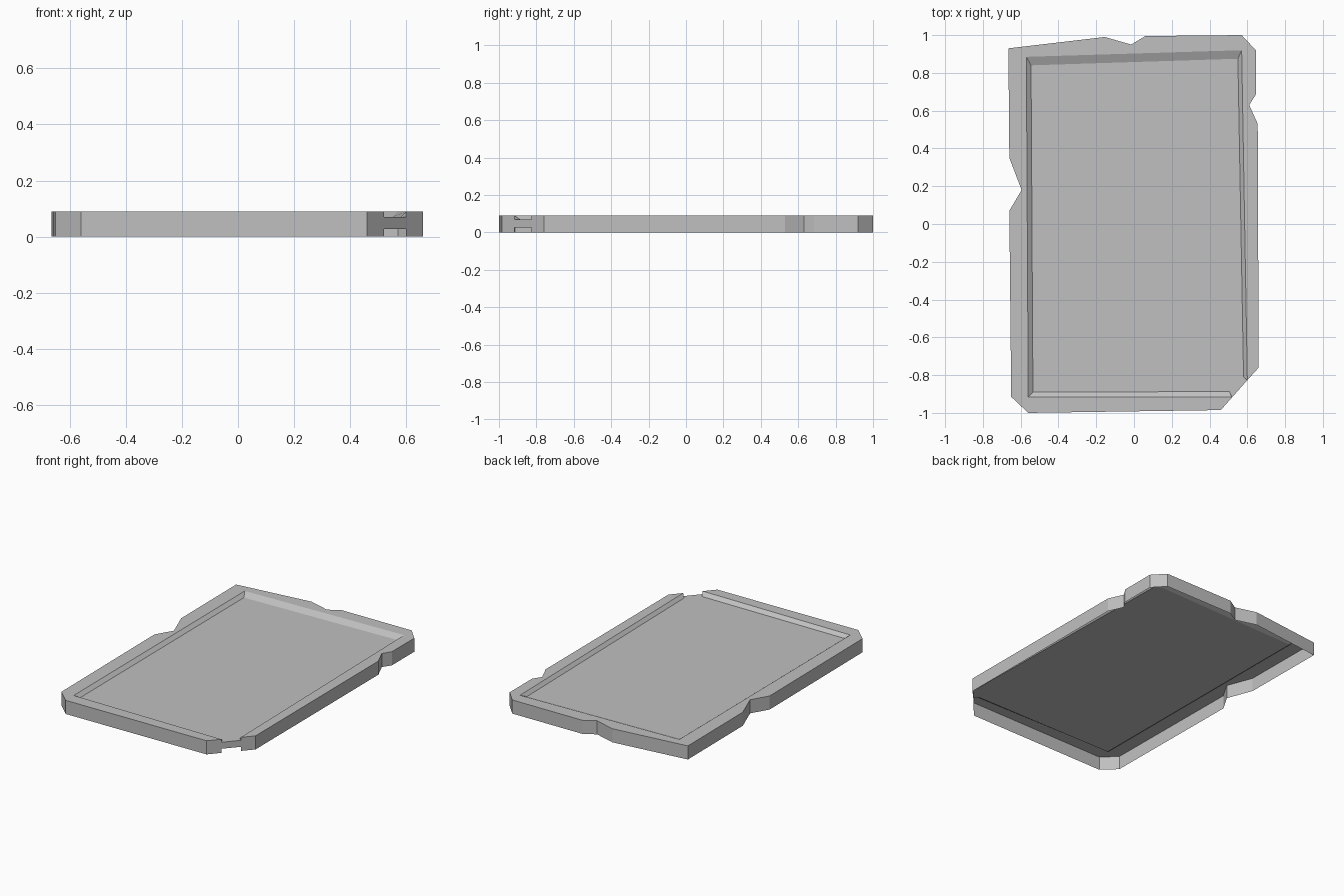
import bpy
import bmesh

cube = bpy.data.objects.get("Cube")
if cube:
    bpy.data.objects.remove(cube, do_unlink=True)

# One stone grey for the whole slab
stone = bpy.data.materials.new("stone_grey")
stone.use_nodes = True
grey = (0.53, 0.53, 0.53, 1.0)
stone.diffuse_color = grey
stone.node_tree.nodes["Principled BSDF"].inputs["Base Color"].default_value = grey

TOP = 0.09          # rim height
FLOOR = 0.07        # recessed panel height
BRIDGE = 0.027      # underside of the wall strip left in the broken corner

# Chipped outline, counterclockwise, from one side of the broken corner to the other
outline = [
    (0.60, -0.827), (0.66, -0.76), (0.655, 0.53), (0.61, 0.63), (0.645, 0.685),
    (0.645, 0.92), (0.57, 1.0), (0.06, 0.995), (-0.015, 0.95), (-0.155, 0.99),
    (-0.665, 0.93), (-0.66, 0.35), (-0.595, 0.18), (-0.66, 0.07),
    (-0.65, -0.915), (-0.56, -1.0), (0.46, -0.985), (0.52, -0.917),
]
# Recess corners between the two sides of the broken corner
rim_inner = [(-0.56, -0.915), (-0.57, 0.885), (0.57, 0.92)]
floor_inner = [(0.505, -0.887), (-0.535, -0.89), (-0.545, 0.84), (0.55, 0.875), (0.58, -0.81)]

bm = bmesh.new()


def ring(points, z):
    return [bm.verts.new((x, y, z)) for x, y in points]


def strip(lower, upper):
    for i in range(len(lower) - 1):
        bm.faces.new((lower[i], lower[i + 1], upper[i + 1], upper[i]))


# Outer wall, open underneath
base = ring(outline, 0)
top = ring(outline, TOP)
strip(base, top)

# Flat rim around the recess
rim = ring(rim_inner, TOP)
bm.faces.new(top + rim)

# Low wall strip across the broken corner
gap = [outline[-1], outline[0]]
gap_low = ring(gap, BRIDGE)
gap_high = ring(gap, FLOOR)
strip(gap_low, gap_high)

# Sloped recess walls
floor = ring(floor_inner, FLOOR)
strip(floor, [top[-1]] + rim + [top[0]])
bm.faces.new((gap_high[0], floor[0], top[-1]))
bm.faces.new((floor[-1], gap_high[1], top[0]))

# Recessed panel, running out through the broken corner
bm.faces.new(list(reversed(floor)) + gap_high)

mesh = bpy.data.meshes.new("stone_slab")
bm.to_mesh(mesh)
bm.free()
mesh.materials.append(stone)
slab = bpy.data.objects.new("stone_slab", mesh)
bpy.context.collection.objects.link(slab)
